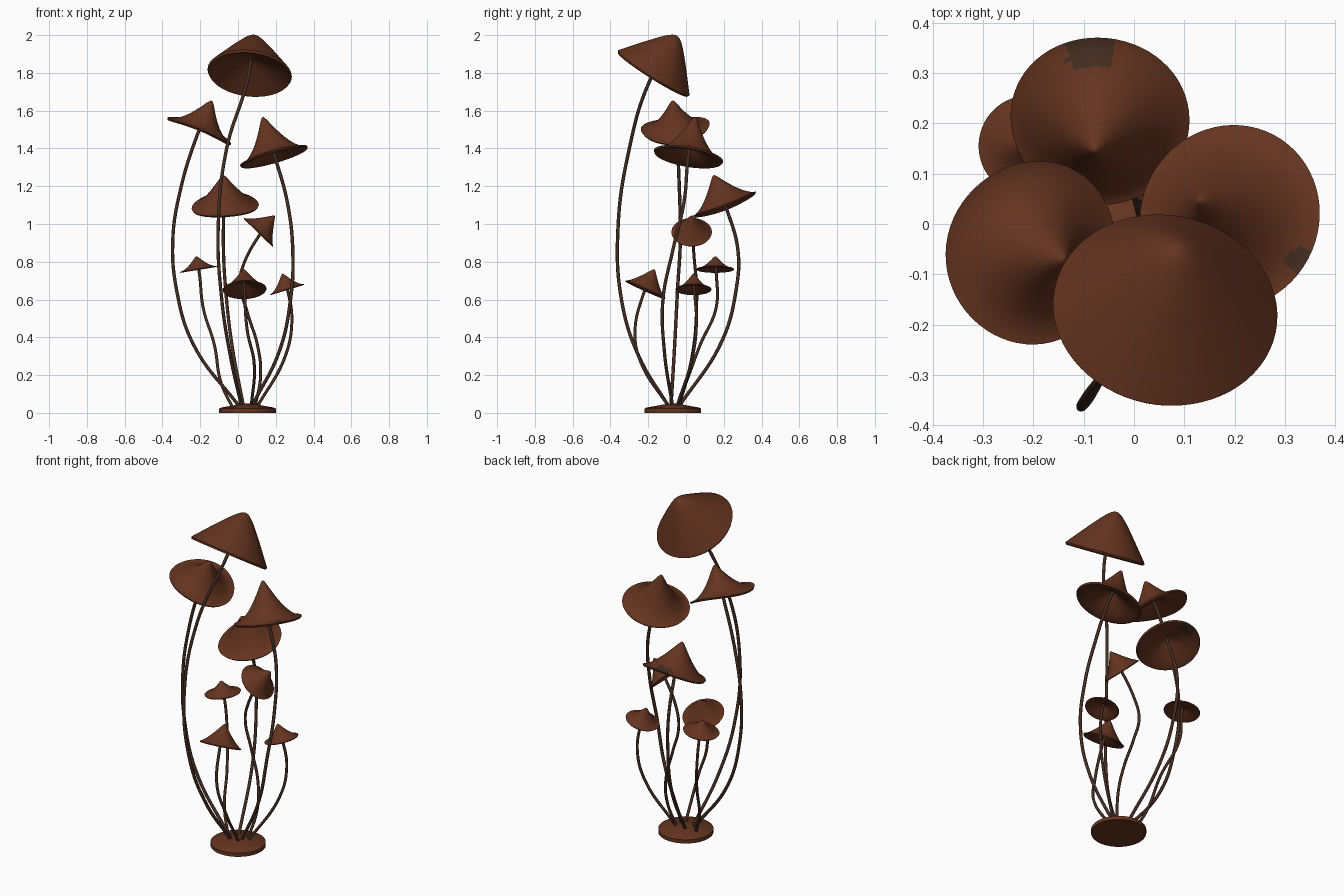
import bpy
import bmesh
from math import sin, cos, pi, sqrt
from mathutils import Vector

default_cube = bpy.data.objects.get("Cube")
if default_cube:
    bpy.data.objects.remove(default_cube, do_unlink=True)


def make_material(name, color):
    mat = bpy.data.materials.new(name)
    mat.use_nodes = True
    mat.diffuse_color = (*color, 1)
    shader = next(n for n in mat.node_tree.nodes if n.type == 'BSDF_PRINCIPLED')
    shader.inputs["Base Color"].default_value = (*color, 1)
    shader.inputs["Roughness"].default_value = 0.8
    return mat


rust = make_material("rust_brown", (0.128, 0.034, 0.014))
bark = make_material("dark_bark_brown", (0.056, 0.026, 0.015))


def lathe(name, profile, segments=64, saddle=0.0, radius=1.0):
    """Spin (r, z) points into a closed solid; saddle waves the rim."""
    bm = bmesh.new()
    rings = []
    for r, z in profile:
        if r < 1e-6:
            rings.append([bm.verts.new((0, 0, z))])
            continue
        ring = []
        for i in range(segments):
            a = 2 * pi * i / segments
            wave = -saddle * cos(2 * a) * (r / radius) ** 2
            ring.append(bm.verts.new((r * cos(a), r * sin(a), z + wave)))
        rings.append(ring)
    for upper, lower in zip(rings, rings[1:]):
        for i in range(segments):
            j = (i + 1) % segments
            if len(upper) == 1:
                bm.faces.new((upper[0], lower[i], lower[j]))
            elif len(lower) == 1:
                bm.faces.new((upper[j], upper[i], lower[0]))
            else:
                bm.faces.new((upper[i], lower[i], lower[j], upper[j]))
    bmesh.ops.recalc_face_normals(bm, faces=bm.faces)
    mesh = bpy.data.meshes.new(name)
    bm.to_mesh(mesh)
    bm.free()
    mesh.materials.append(rust)
    mesh.materials.append(bark)
    obj = bpy.data.objects.new(name, mesh)
    bpy.context.collection.objects.link(obj)
    bpy.ops.object.select_all(action='DESELECT')
    obj.select_set(True)
    bpy.context.view_layer.objects.active = obj
    bpy.ops.object.shade_smooth_by_angle(angle=0.7)
    return obj


def make_cap(name, center, axis, radius, height, power, tip, saddle, spot):
    """Pointed hollow cap; a higher power gives a more flared brim."""
    rings = 24

    def rise(t):
        s = (sqrt(t * t + tip) - sqrt(tip)) / (sqrt(1 + tip) - sqrt(tip))
        return height * max(0, 1 - s) ** power

    steps = [(i / rings) ** 1.2 for i in range(rings + 1)]
    outer = [(radius * t, rise(t)) for t in steps]
    inner = [(radius * t * 0.97, rise(t) * 0.4 - 0.05 * radius)
             for t in reversed(steps)]
    obj = lathe(name, outer + inner, saddle=saddle, radius=radius)
    turn = Vector((0, 0, 1)).rotation_difference(axis)
    obj.rotation_mode = 'QUATERNION'
    obj.rotation_quaternion = turn
    obj.location = center
    # Weathered dark spot near the brim, with a ragged edge
    if spot:
        x, y, size = spot
        for face in obj.data.polygons:
            p = turn @ face.center + center
            reach = size * (1 + 0.2 * sin(90 * p.x))
            if sqrt((p.x - x) ** 2 + (p.y - y) ** 2) < reach:
                face.material_index = 1


def make_stem(name, points, thickness):
    curve = bpy.data.curves.new(name, 'CURVE')
    curve.dimensions = '3D'
    curve.bevel_depth = thickness
    curve.bevel_resolution = 3
    curve.resolution_u = 10
    curve.use_fill_caps = True
    spline = curve.splines.new('BEZIER')
    spline.bezier_points.add(len(points) - 1)
    for knot, co in zip(spline.bezier_points, points):
        knot.co = co
        knot.handle_left_type = knot.handle_right_type = 'AUTO'
    curve.materials.append(bark)
    obj = bpy.data.objects.new(name, curve)
    bpy.context.collection.objects.link(obj)


def mushroom(name, center, axis, radius, height, path, power=1.8, tip=0.003,
             thickness=0.009, saddle=0.0, spot=None):
    center, axis = Vector(center), Vector(axis).normalized()
    make_cap(name + "_cap", center, axis, radius, height, power, tip, saddle, spot)
    make_stem(name + "_stem", path + [center + axis * height * 0.42], thickness)


# Round foot
foot = lathe("base_disc", [(0, 0.05), (0.04, 0.046), (0.14, 0.028), (0.15, 0.022),
                           (0.15, 0), (0, 0)])
foot.location = (0.05, -0.07, 0)

# Tall mushrooms
mushroom("tall_front", (0.062, -0.171, 1.80), (0.1, 0.53, 0.84), 0.224, 0.233,
         [(0.02, -0.09, 0.03), (-0.04, -0.25, 0.3), (-0.085, -0.34, 0.59),
          (-0.105, -0.36, 0.98), (-0.06, -0.30, 1.4), (0.045, -0.2, 1.74)],
         power=1, tip=0.035)
mushroom("tall_right", (-0.2, -0.056, 1.505), (0.38, -0.09, 0.92), 0.183, 0.16,
         [(0.01, -0.08, 0.03), (-0.235, -0.06, 0.36), (-0.325, -0.045, 0.65),
          (-0.345, -0.03, 0.92), (-0.305, -0.035, 1.18), (-0.22, -0.05, 1.46)],
         power=2, tip=0.006, saddle=0.013)
mushroom("tall_left", (0.19, 0.013, 1.36), (-0.27, 0.16, 0.94), 0.186, 0.218,
         [(0.07, -0.07, 0.03), (0.22, -0.115, 0.33), (0.278, -0.122, 0.6),
          (0.29, -0.07, 0.86), (0.26, -0.01, 1.12), (0.2, 0.01, 1.34)],
         spot=(0.335, -0.07, 0.028))

# Middle mushrooms
mushroom("middle_back", (-0.068, 0.207, 1.10), (-0.06, -0.36, 0.93), 0.178, 0.17,
         [(0.03, -0.04, 0.03), (-0.035, 0.19, 0.38), (-0.065, 0.265, 0.65),
          (-0.077, 0.275, 0.86), (-0.075, 0.215, 1.08)],
         power=1.5, saddle=0.008, spot=(-0.09, 0.35, 0.045))
mushroom("middle_tilted", (0.11, 0.03, 0.957), (0.7, 0, 0.72), 0.107, 0.12,
         [(0.09, -0.04, 0.03), (0.12, 0.01, 0.2), (0.105, 0.04, 0.35),
          (0.05, 0.055, 0.53), (0.01, 0.055, 0.69), (0.035, 0.045, 0.8)],
         power=1.3, thickness=0.008)

# Small mushrooms
mushroom("small_back", (-0.21, 0.155, 0.762), (-0.16, 0, 0.98), 0.1, 0.068,
         [(-0.03, -0.05, 0.03), (-0.09, 0.0, 0.16), (-0.125, 0.075, 0.36),
          (-0.185, 0.16, 0.56), (-0.205, 0.16, 0.74)],
         power=1.7, thickness=0.008)
mushroom("small_front", (0.035, -0.215, 0.654), (-0.04, 0.41, 0.91), 0.116, 0.116,
         [(0.07, -0.09, 0.03), (0.085, -0.24, 0.27), (0.05, -0.27, 0.43),
          (0.035, -0.225, 0.63)],
         power=1.35, thickness=0.008)
mushroom("small_left", (0.26, 0.04, 0.655), (-0.29, 0, 0.95), 0.095, 0.086,
         [(0.1, -0.05, 0.03), (0.25, 0.035, 0.3), (0.285, 0.055, 0.48),
          (0.265, 0.045, 0.64)],
         power=1.6, thickness=0.008)
